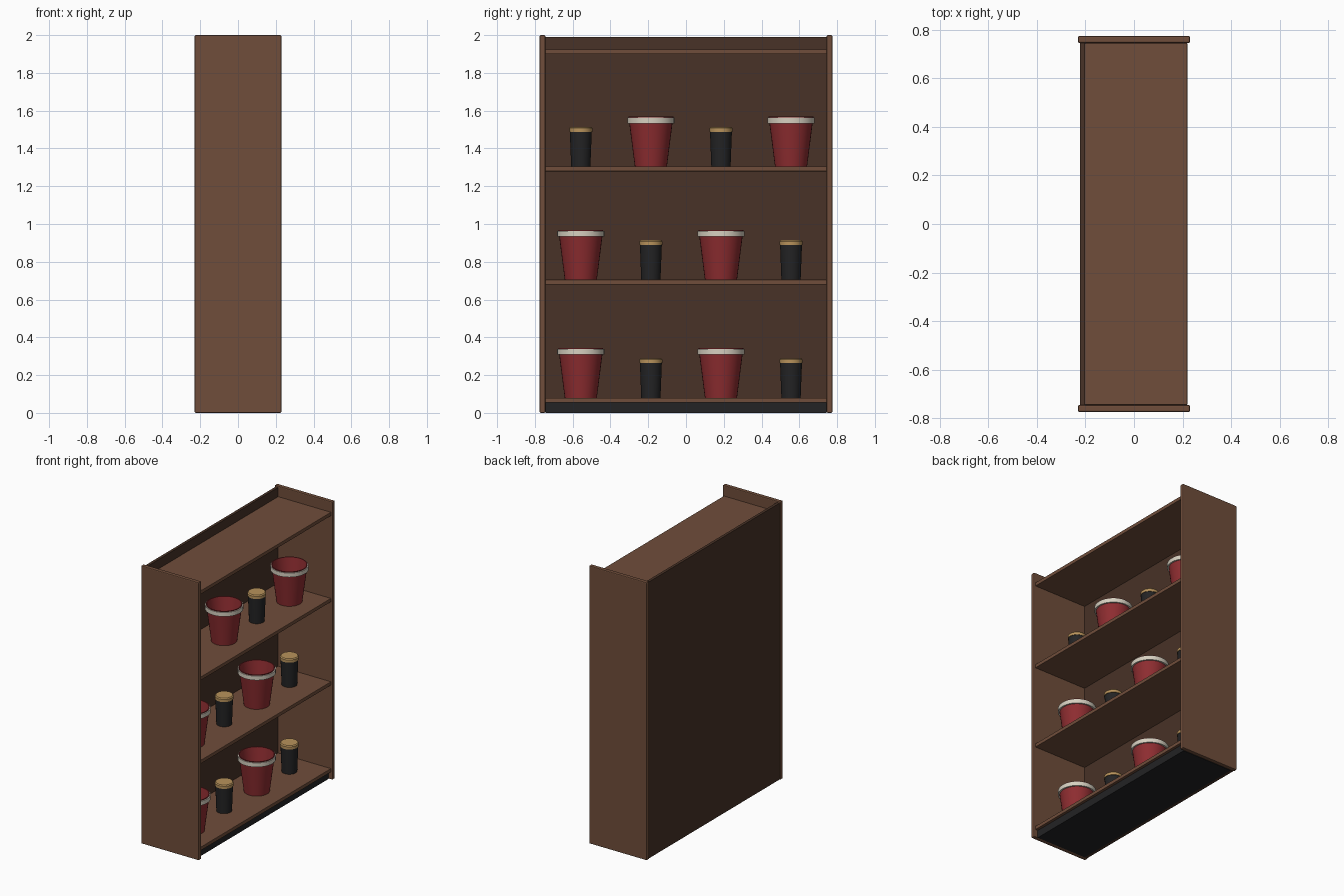
import bpy, bmesh, math
from mathutils import Matrix, Vector

cube = bpy.data.objects.get("Cube")
if cube:
    bpy.data.objects.remove(cube, do_unlink=True)


def material(name, rgb):
    m = bpy.data.materials.new(name)
    m.use_nodes = True
    m.diffuse_color = (*rgb, 1)
    bsdf = next(n for n in m.node_tree.nodes if n.type == 'BSDF_PRINCIPLED')
    bsdf.inputs["Base Color"].default_value = (*rgb, 1)
    return m


WOOD = material("brown wood", (0.16, 0.075, 0.043))
DARK_WOOD = material("dark wood", (0.065, 0.032, 0.02))
BLACK = material("black", (0.017, 0.017, 0.018))
RED = material("red", (0.27, 0.026, 0.03))
CREAM = material("cream", (0.68, 0.63, 0.53))
TAN = material("tan", (0.48, 0.29, 0.105))


def add_object(name, bm, mat):
    bmesh.ops.recalc_face_normals(bm, faces=bm.faces)
    mesh = bpy.data.meshes.new(name)
    bm.to_mesh(mesh)
    bm.free()
    mesh.materials.append(mat)
    obj = bpy.data.objects.new(name, mesh)
    bpy.context.collection.objects.link(obj)
    return obj


def box(name, low, high, mat, bevel=0):
    low, high = Vector(low), Vector(high)
    bm = bmesh.new()
    bmesh.ops.create_cube(bm, size=1, matrix=Matrix.Translation((low + high) / 2)
                          @ Matrix.Diagonal((*(high - low), 1)))
    obj = add_object(name, bm, mat)
    if bevel:
        mod = obj.modifiers.new("Soft edges", 'BEVEL')
        mod.width, mod.segments = bevel, 2
    return obj


def lathe(name, profile, mat, location, closed=False, sides=32):
    """Spin a radius-height profile around the vertical axis."""
    bm = bmesh.new()
    points = profile + profile[:1] if closed else profile
    verts = [bm.verts.new((r, 0, z)) for r, z in points]
    edges = [bm.edges.new(pair) for pair in zip(verts, verts[1:])]
    bmesh.ops.spin(bm, geom=verts + edges, cent=(0, 0, 0), axis=(0, 0, 1),
                   angle=math.tau, steps=sides, use_duplicate=False)
    bmesh.ops.remove_doubles(bm, verts=bm.verts, dist=0.0002)
    obj = add_object(name, bm, mat)
    obj.location = location
    bpy.ops.object.select_all(action='DESELECT')
    obj.select_set(True)
    bpy.context.view_layer.objects.active = obj
    bpy.ops.object.shade_smooth_by_angle(angle=math.radians(35))
    return obj


# Cabinet carcass, open towards +x
INNER = 0.745
for side, s in (("right", -1), ("left", 1)):
    ya, yb = sorted((s * INNER, s * 0.775))
    box(side + "_side_panel", (-0.23, ya, 0), (0.23, yb, 2), WOOD, 0.006)
box("back_panel", (-0.222, -INNER, 0), (-0.202, INNER, 1.99), DARK_WOOD)
box("plinth", (-0.202, -INNER, 0), (0.2, INNER, 0.056), BLACK)

SHELF_TOPS = (0.08, 0.705, 1.305, 1.925)
for i, top in enumerate(SHELF_TOPS):
    box(f"shelf_{i + 1}", (-0.202, -INNER, top - 0.026), (0.22, INNER, top), WOOD, 0.003)


def bucket(loc):
    # Hollow tapered pail with a loose band below its lip
    lathe("bucket", [(0, 0), (0.085, 0), (0.119, 0.264), (0.113, 0.264),
                     (0.08, 0.008), (0, 0.008)], RED, loc)
    lathe("bucket_band", [(0.113, 0.228), (0.125, 0.228), (0.125, 0.258),
                          (0.113, 0.258)], CREAM, loc, closed=True)


def jar(loc):
    lathe("jar", [(0, 0), (0.051, 0), (0.058, 0.185), (0, 0.185)], BLACK, loc)
    lathe("jar_lid", [(0, 0.183), (0.061, 0.183), (0.061, 0.202),
                      (0.055, 0.209), (0, 0.209)], TAN, loc)


# Alternating goods; the upper row starts with a jar
for row, top in enumerate(SHELF_TOPS[:3]):
    for col in range(4):
        loc = (0.02, -0.557 + 0.371 * col, top)
        if (col + (row == 2)) % 2 == 0:
            bucket(loc)
        else:
            jar(loc)
